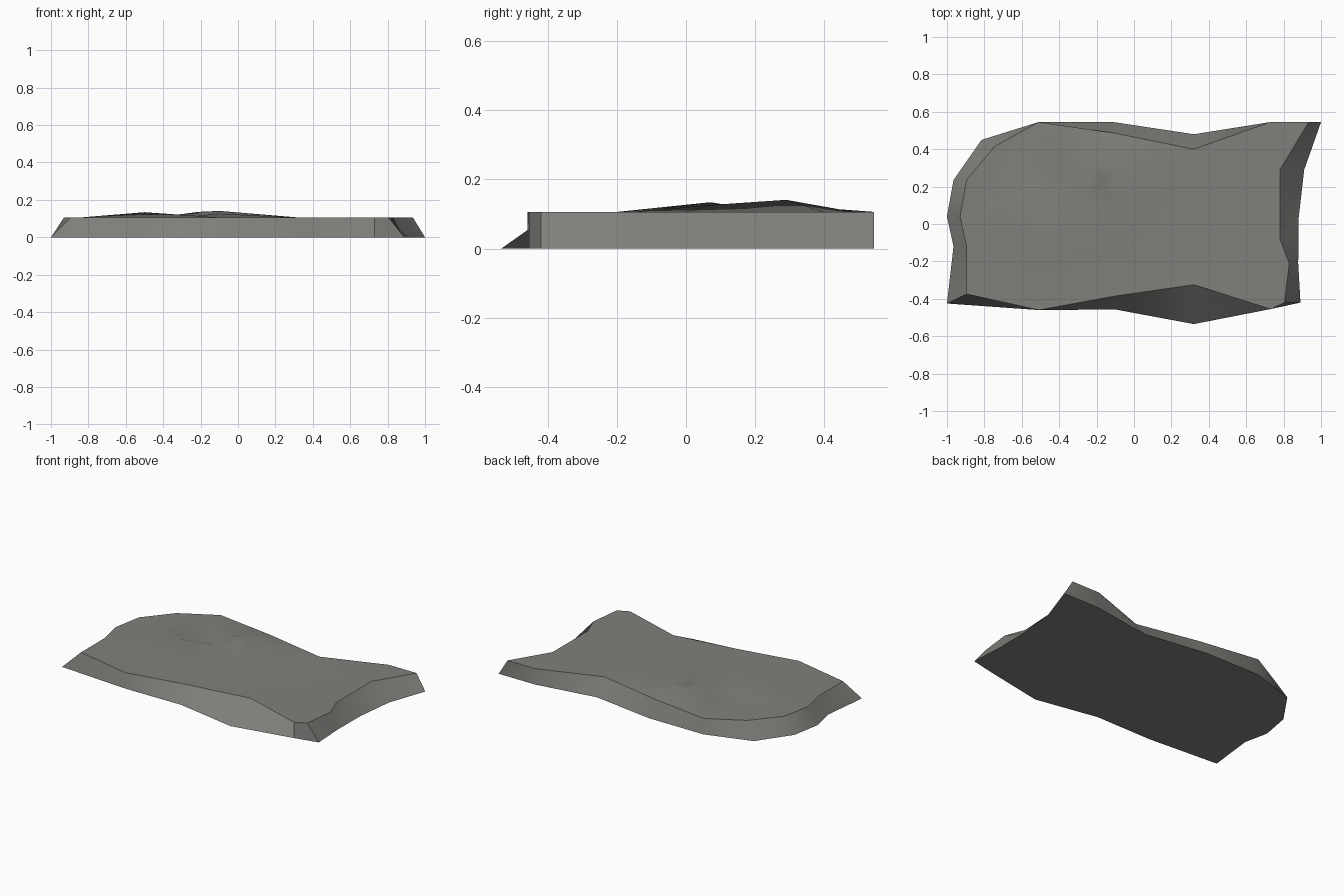
import bpy, bmesh, math
from mathutils import Vector
from mathutils.geometry import delaunay_2d_cdt

if "Cube" in bpy.data.objects:
    bpy.data.objects.remove(bpy.data.objects["Cube"])

RIM_Z = 0.106

# Outline of the slab: foot on the ground and bevelled rim, clockwise from the back left
foot = [(-.51, .545), (-.11, .545), (.32, .48), (.73, .545), (1, .545), (.91, .29),
        (.88, .03), (.878, -.21), (.89, -.42), (.73, -.455), (.32, -.535), (-.1, -.457),
        (-.51, -.46), (-1, -.425), (-.965, -.12), (-1, .04), (-.965, .235), (-.815, .45)]
rim = [(-.51, .545), (-.11, .487), (.32, .40), (.73, .545), (.935, .545), (.78, .29),
       (.78, -.08), (.83, -.21), (.805, -.42), (.73, -.455), (.32, -.325), (-.1, -.385),
       (-.51, -.46), (-.895, -.375), (-.895, -.12), (-.93, .04), (-.895, .235), (-.745, .415)]

# Low bumps and the crack on the upper surface (x, y, height above the rim)
bumps = [(-.5, .07, .028), (-.1, .07, .020), (-.5, -.2, 0), (-.1, -.15, 0), (.3, 0, 0),
         (-.54, .16, .014), (-.42, .16, .002), (-.25, .17, .006), (-.36, .27, .012),
         (-.3, .31, .018), (-.21, .31, .030), (-.1, .29, .035), (-.17, .25, .012),
         (-.2, .44, 0), (.3, .25, 0), (-.84, .07, 0), (-.6, .32, 0)]

bm = bmesh.new()
n = len(foot)
low = [bm.verts.new((x, y, 0)) for x, y in foot]

# Upper surface, triangulated inside the rim
flat = [Vector(p) for p in rim] + [Vector(b[:2]) for b in bumps]
heights = [RIM_Z] * n + [RIM_Z + b[2] for b in bumps]
pts, _, tris, source, _, _ = delaunay_2d_cdt(flat, [], [list(range(n))[::-1]], 1, 1e-5)
top = {}
for i, p in enumerate(pts):
    h = heights[source[i][0]] if source[i] else RIM_Z
    top[i] = bm.verts.new((p.x, p.y, h))
high = {source[i][0]: v for i, v in top.items() if source[i]}
for t in tris:
    bm.faces.new([top[i] for i in t])

# Sloping sides; the foot and rim meet in plan at a few points but not in height
for i in range(n):
    j = (i + 1) % n
    bm.faces.new((low[i], low[j], high[j], high[i]))
bm.faces.new(low)
bmesh.ops.recalc_face_normals(bm, faces=bm.faces[:])

mesh = bpy.data.meshes.new("rock_slab")
bm.to_mesh(mesh)
bm.free()
slab = bpy.data.objects.new("rock_slab", mesh)
bpy.context.collection.objects.link(slab)

# Stone colour
stone = bpy.data.materials.new("stone_grey")
stone.diffuse_color = (.22, .214, .2, 1)
stone.use_nodes = True
stone.node_tree.nodes["Principled BSDF"].inputs["Base Color"].default_value = stone.diffuse_color
mesh.materials.append(stone)

# Smooth surface with crisp rim
bpy.context.view_layer.objects.active = slab
slab.select_set(True)
bpy.ops.object.shade_smooth_by_angle(angle=math.radians(35))
